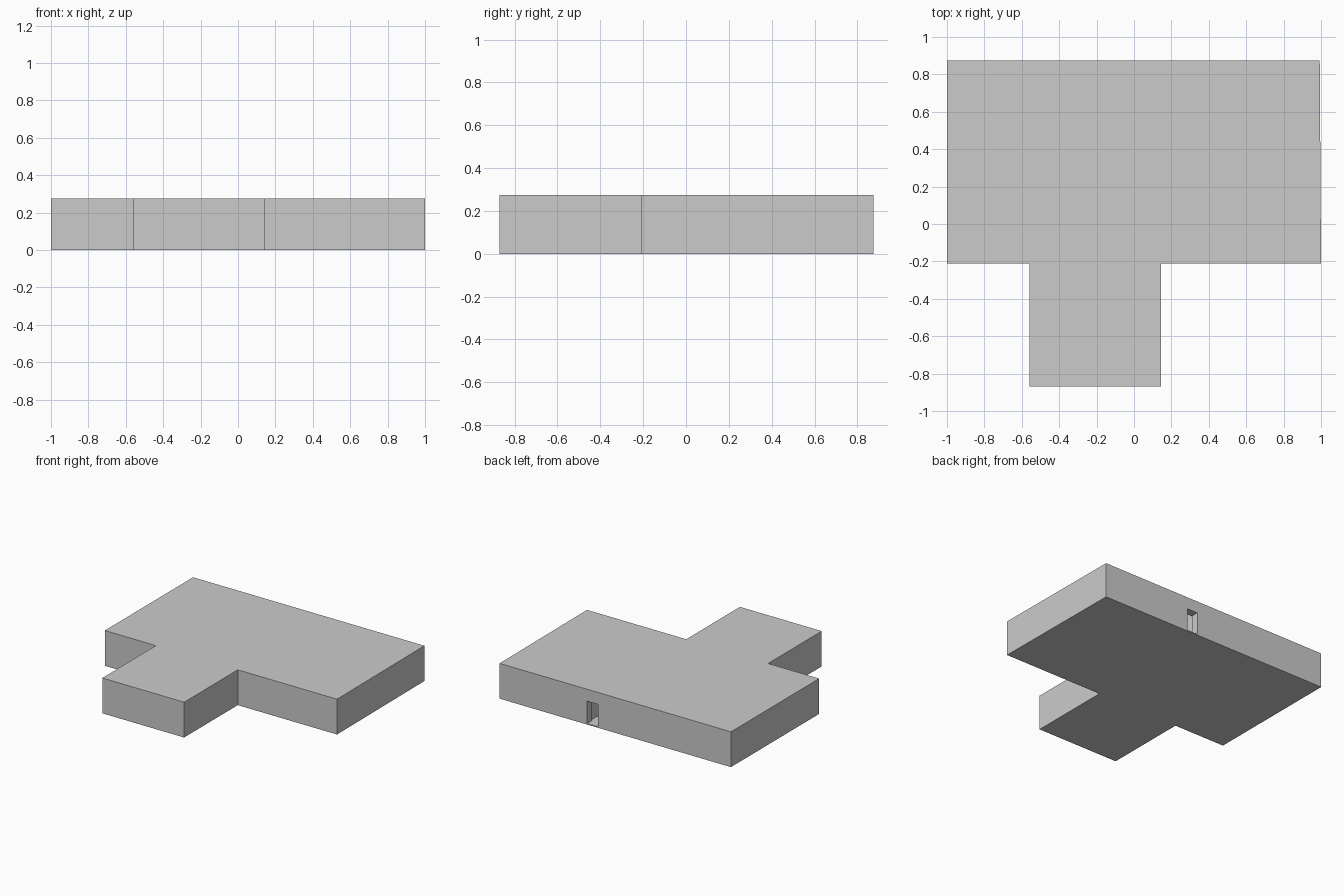
import bpy, bmesh

if "Cube" in bpy.data.objects:
    bpy.data.objects.remove(bpy.data.objects["Cube"])

HEIGHT = 0.275
FLOOR = 0.008


def prism(name, outline, z0, z1):
    """Closed solid: a flat outline extruded upward."""
    bm = bmesh.new()
    face = bm.faces.new([bm.verts.new((x, y, z0)) for x, y in outline])
    ext = bmesh.ops.extrude_face_region(bm, geom=[face])
    top = [v for v in ext["geom"] if isinstance(v, bmesh.types.BMVert)]
    bmesh.ops.translate(bm, vec=(0, 0, z1 - z0), verts=top)
    bmesh.ops.recalc_face_normals(bm, faces=bm.faces)
    mesh = bpy.data.meshes.new(name)
    bm.to_mesh(mesh)
    bm.free()
    obj = bpy.data.objects.new(name, mesh)
    bpy.context.collection.objects.link(obj)
    return obj


def rect(x0, x1, y0, y1):
    return [(x0, y0), (x1, y0), (x1, y1), (x0, y1)]


def carve(target, cutter):
    """Subtract the cutter, then remove it."""
    cutter.hide_render = True
    mod = target.modifiers.new(cutter.name, 'BOOLEAN')
    mod.operation = 'DIFFERENCE'
    mod.solver = 'EXACT'
    mod.object = cutter
    bpy.context.view_layer.objects.active = target
    bpy.ops.object.modifier_apply(modifier=mod.name)
    bpy.data.objects.remove(cutter)


# Flat-roofed building block: wide hall with a front wing
building = prism("building", [
    (-1.0, 0.875), (-1.0, -0.21), (-0.56, -0.21), (-0.56, -0.87),
    (0.145, -0.87), (0.145, -0.21), (1.0, -0.21), (0.993, 0.875),
], 0, HEIGHT)

# Entrance passage behind the back wall
carve(building, prism("passage_cutter", rect(0.14, 0.25, 0.45, 0.815), FLOOR, 0.24))

# Doorway through the back wall
carve(building, prism("doorway_cutter", rect(0.147, 0.24, 0.75, 0.95), FLOOR, 0.182))
